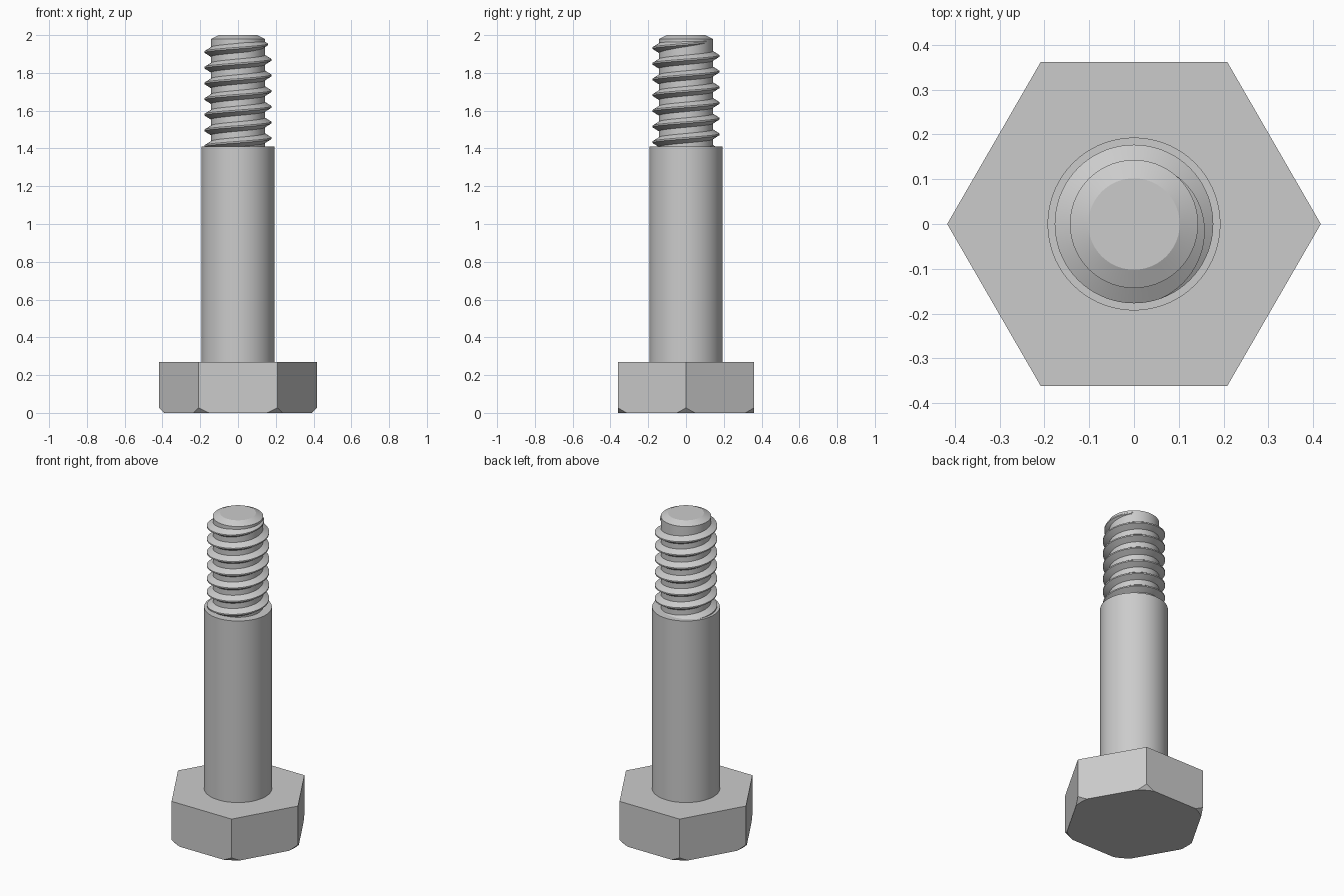
import bpy, bmesh, math

cube = bpy.data.objects.get("Cube")
if cube:
    bpy.data.objects.remove(cube, do_unlink=True)

steel = bpy.data.materials.new("grey steel")
steel.use_nodes = True
GREY = (0.6, 0.6, 0.6, 1)
steel.diffuse_color = GREY
steel.node_tree.nodes["Principled BSDF"].inputs["Base Color"].default_value = GREY


def loft(name, rings, closed=True):
    """Skin a list of point rings and cap both ends."""
    bm = bmesh.new()
    loops = [[bm.verts.new(p) for p in ring] for ring in rings]
    n = len(loops[0])
    for a, b in zip(loops, loops[1:]):
        for i in range(n):
            j = (i + 1) % n
            bm.faces.new((a[i], a[j], b[j], b[i]))
    bm.faces.new(loops[0])
    bm.faces.new(loops[-1])
    bmesh.ops.recalc_face_normals(bm, faces=bm.faces[:])
    mesh = bpy.data.meshes.new(name)
    bm.to_mesh(mesh)
    bm.free()
    mesh.materials.append(steel)
    obj = bpy.data.objects.new(name, mesh)
    bpy.context.collection.objects.link(obj)
    return obj


def turned(name, profile, sides=72):
    """Lathe a (radius, height) profile around z."""
    step = 2 * math.pi / sides
    return loft(name, [[(r * math.cos(i * step), r * math.sin(i * step), z)
                        for i in range(sides)] for r, z in profile])


def smooth(obj):
    bpy.ops.object.select_all(action='DESELECT')
    obj.select_set(True)
    bpy.context.view_layer.objects.active = obj
    bpy.ops.object.shade_smooth_by_angle(angle=math.radians(20))


# Hexagonal head, its lower corners trimmed by a cone
HEAD_TOP = 0.27
head = turned("hex_head", [(0.417, 0), (0.417, HEAD_TOP)], sides=6)
cone = turned("head_chamfer_cutter", [(0.365, -0.03), (0.692, 0.33)], sides=96)
cone.hide_render = True
trim = head.modifiers.new("corner chamfer", 'BOOLEAN')
trim.operation = 'INTERSECT'
trim.solver = 'EXACT'
trim.object = cone
bpy.context.view_layer.update()
trimmed = bpy.data.meshes.new_from_object(
    head.evaluated_get(bpy.context.evaluated_depsgraph_get()))
head.modifiers.clear()
head.data = trimmed
bpy.data.objects.remove(cone, do_unlink=True)

# Plain shank
SHANK_TOP = 1.41
shank = turned("shank", [(0.193, HEAD_TOP - 0.02), (0.193, SHANK_TOP)])

# Thread core with chamfered tip
CORE = 0.143
core = turned("thread_core", [(CORE, SHANK_TOP - 0.05), (CORE, 1.98), (0.102, 2.0)])

# Right-handed helical thread, fading out near the tip
PITCH, CREST, STEPS = 0.083, 0.177, 72
END_ANGLE, FADE, TURNS = math.radians(60), math.radians(130), 7.2
END_Z = 1.966
sections = []
count = int(TURNS * STEPS)
for k in range(count + 1):
    back = (count - k) * 2 * math.pi / STEPS
    angle = END_ANGLE - back
    z = END_Z - PITCH * back / (2 * math.pi)
    f = max(0.02, min(1, back / FADE))
    root = CORE - 0.003
    tip = root + f * (CREST - root)
    half_root, half_crest = 0.005 + 0.022 * f, 0.004
    sections.append([(r * math.cos(angle), r * math.sin(angle), z + dz)
                     for r, dz in ((root, -half_root), (tip, -half_crest),
                                   (tip, half_crest), (root, half_root))])
thread = loft("thread", sections)

for part in (head, shank, core, thread):
    smooth(part)
